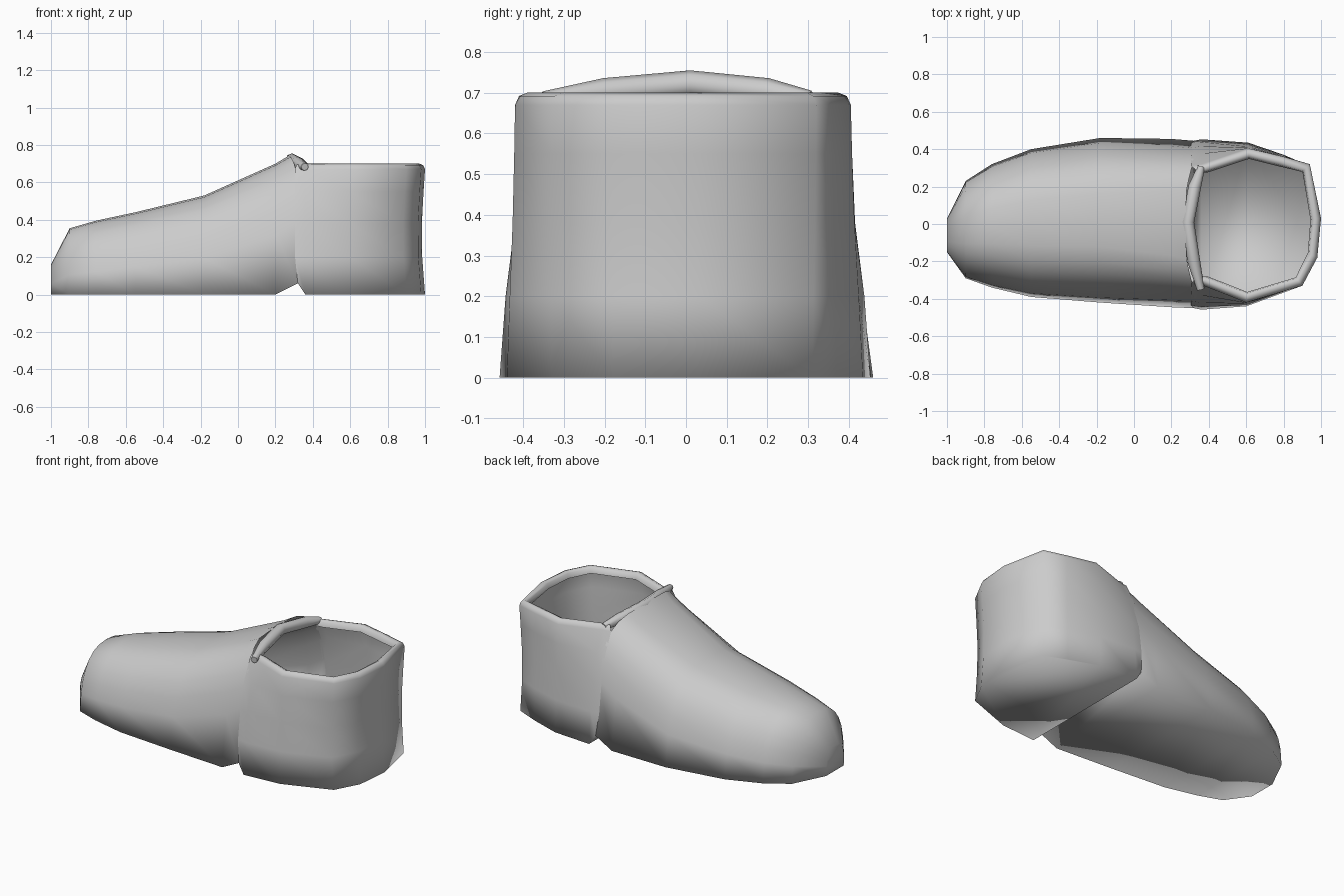
import bpy, math

if "Cube" in bpy.data.objects:
    bpy.data.objects.remove(bpy.data.objects["Cube"])


def make(name, verts, faces):
    me = bpy.data.meshes.new(name)
    me.from_pydata(verts, [], faces)
    me.update()
    ob = bpy.data.objects.new(name, me)
    bpy.context.collection.objects.link(ob)
    bpy.ops.object.select_all(action='DESELECT')
    ob.select_set(True)
    bpy.context.view_layer.objects.active = ob
    bpy.ops.object.mode_set(mode='EDIT')
    bpy.ops.mesh.select_all(action='SELECT')
    bpy.ops.mesh.normals_make_consistent(inside=False)
    bpy.ops.object.mode_set(mode='OBJECT')
    bpy.ops.object.shade_smooth()
    return ob


# Vamp and front sole: arched sections lofted from toe to throat
# x, y min, y max, top z, roundness exponent, bottom z, side taper
sections = [
    (-1.00, -.15, .03, .16, 3.0, 0, .0),
    (-.90, -.29, .23, .355, 2.5, 0, .05),
    (-.76, -.34, .32, .395, 2.6, 0, .08),
    (-.55, -.39, .40, .44, 2.8, 0, .1),
    (-.18, -.42, .46, .53, 3.0, 0, .12),
    (.20, -.445, .455, .70, 3.8, 0, .16),
    (.32, -.45, .445, .745, 4.2, .06, .16),
]
N = 14
verts, faces = [], []
for x, y0, y1, top, n, low, taper in sections:
    yc, w = (y0 + y1) / 2, (y1 - y0) / 2
    for i in range(N + 1):
        a = math.pi * i / N
        c, s = math.cos(a), max(0, math.sin(a))
        t = s ** (2 / n)
        y = yc + math.copysign(abs(c) ** (2 / n), c) * w * (1 - taper * t)
        lean = .045 * s ** 6 if x > .3 else 0
        verts.append((x - lean, y, low + (top - low) * t))
R = N + 1
for j in range(len(sections) - 1):
    for i in range(R):
        k = (i + 1) % R
        faces.append((j * R + i, j * R + k, (j + 1) * R + k, (j + 1) * R + i))
faces.append(tuple(range(R)))
make("vamp", verts, faces)


def throat_y(z, side):
    """Side position of the vamp's last section at height z."""
    x, y0, y1, top, n, low, taper = sections[-1]
    t = max(0, (z - low) / (top - low))
    half = (y1 - y0) / 2 * (1 - t ** n) ** (1 / n) * (1 - taper * t)
    return (y0 + y1) / 2 + side * half


# Heel counter: upright wall from seam to seam, rolled inward at the rim
# x, y at base, y at top, base z
columns = [
    (.32, .45, .32, .06), (.36, .46, .34, 0), (.61, .435, .405, 0),
    (.80, .37, .36, 0), (.94, .31, .32, 0), (1.0, .03, .03, 0),
    (.98, -.18, -.18, 0), (.90, -.33, -.33, 0), (.60, -.44, -.42, 0),
    (.36, -.46, -.36, 0), (.32, -.455, -.325, .06),
]
# z, blend to top outline, inward offset at the back, roll inward all round
levels = [
    (0, 0, 0, 0), (.2, .35, .015, 0), (.38, .7, .017, 0), (.55, .9, .008, 0),
    (.67, 1, 0, 0), (.692, 1, 0, .01), (.70, 1, 0, .03), (.69, 1, 0, .05),
    (.66, 1, 0, .057),
]
C = len(columns)
verts, faces = [], []
for z, blend, inset, roll in levels:
    for i, (x, yb, yt, low) in enumerate(columns):
        zz = max(z, low)
        y = yb + (yt - yb) * blend
        if i in (0, 1, C - 2, C - 1):
            side = 1 if i < 2 else -1
            y = throat_y(min(zz, .66), side) + side * (.008 if x > .33 else 0)
            if x < .33 and z > .1:
                x -= .015
        if x > .85:
            x -= inset
        dx, dy = .64 - x, -y
        d = math.hypot(dx, dy)
        verts.append((x + dx / d * roll, y + dy / d * roll, zz))
for j in range(len(levels) - 1):
    for i in range(C - 1):
        faces.append((j * C + i, j * C + i + 1, (j + 1) * C + i + 1, (j + 1) * C + i))
# flat heel base and the small slope up into the arch groove
faces.append(tuple(range(1, C - 1)))
faces.append((0, 1, C - 2, C - 1))
make("heel_counter", verts, faces)

# Throat lip: rolled edge across the instep, highest in the middle
cu = bpy.data.curves.new("throat_lip", 'CURVE')
cu.dimensions = '3D'
cu.bevel_depth = .034
cu.bevel_resolution = 2
cu.use_fill_caps = True
path = [(.36, .305, .685, .6), (.325, .2, .702, 1), (.288, .01, .721, 1),
        (.32, -.2, .702, 1), (.357, -.35, .683, .6)]
sp = cu.splines.new('POLY')
sp.points.add(len(path) - 1)
for p, (x, y, z, r) in zip(sp.points, path):
    p.co = (x, y, z, 1)
    p.radius = r
sp.use_smooth = True
ob = bpy.data.objects.new("throat_lip", cu)
bpy.context.collection.objects.link(ob)
